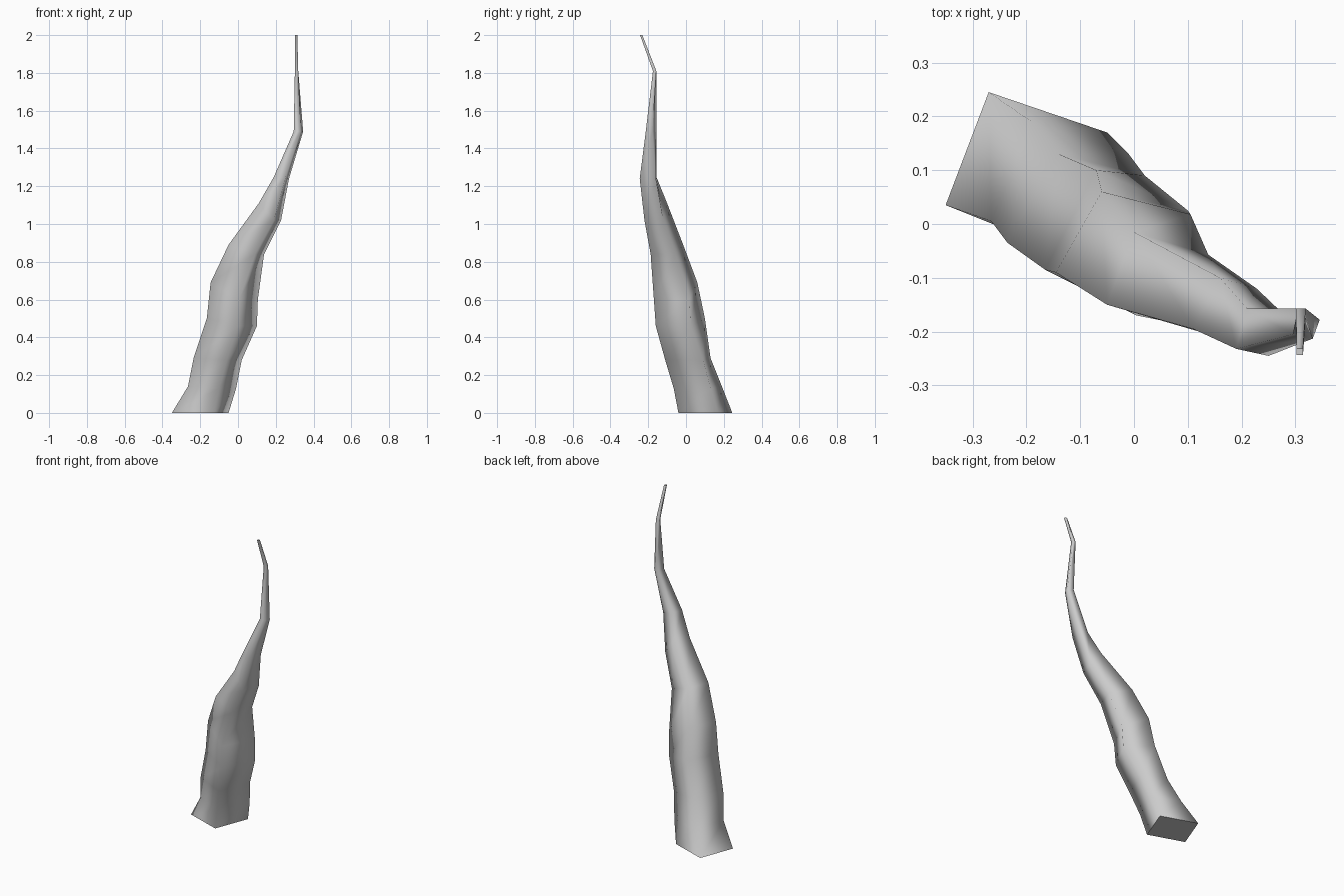
import bpy, bmesh

# Four-sided rings, base to tip: z of left pair, z of right pair,
# then x, y of the back, left, front and right corners
RINGS = [
    (0.00, 0.00, -.27, .245, -.35, .035, -.13, -.04, -.05, .17),
    (0.14, 0.13, -.19, .19, -.265, .005, -.10, -.065, -.01, .13),
    (0.29, 0.28, -.14, .13, -.235, -.035, -.06, -.11, .02, .09),
    (0.50, 0.46, -.07, .10, -.165, -.085, .00, -.16, .10, .025),
    (0.69, 0.60, -.06, .06, -.145, -.09, .005, -.17, .105, .018),
    (0.89, 0.84, .00, -.015, -.05, -.15, .09, -.187, .138, -.057),
    (1.11, 1.02, .16, -.10, .11, -.195, .19, -.22, .228, -.12),
    (1.25, 1.24, .21, -.157, .19, -.232, .25, -.245, .27, -.16),
    (1.49, 1.49, .315, -.157, .295, -.205, .332, -.213, .345, -.178),
]


def small_ring(z, x, y, r):
    """Square ring for the thin upper end."""
    return (z, z, x - r, y + r, x - r, y - r, x + r, y - r, x + r, y + r)


RINGS += [small_ring(1.81, .31, -.166, .009), small_ring(2.0, .308, -.237, .006)]

# Loft the rings into one twisting tapered tentacle
bm = bmesh.new()
loops = []
for zl, zr, *xy in RINGS:
    zs = (zl, zl, zr, zr)
    loops.append([bm.verts.new((xy[2 * i], xy[2 * i + 1], zs[i])) for i in range(4)])
for a, b in zip(loops, loops[1:]):
    for i in range(4):
        j = (i + 1) % 4
        bm.faces.new((a[i], a[j], b[j], b[i])).smooth = True

# Flat caps with hard rims
for cap in (bm.faces.new(loops[0][::-1]), bm.faces.new(loops[-1])):
    for e in cap.edges:
        e.smooth = False

mesh = bpy.data.meshes.new("tentacle")
bm.to_mesh(mesh)
bm.free()
obj = bpy.data.objects.new("tentacle", mesh)
bpy.context.collection.objects.link(obj)
